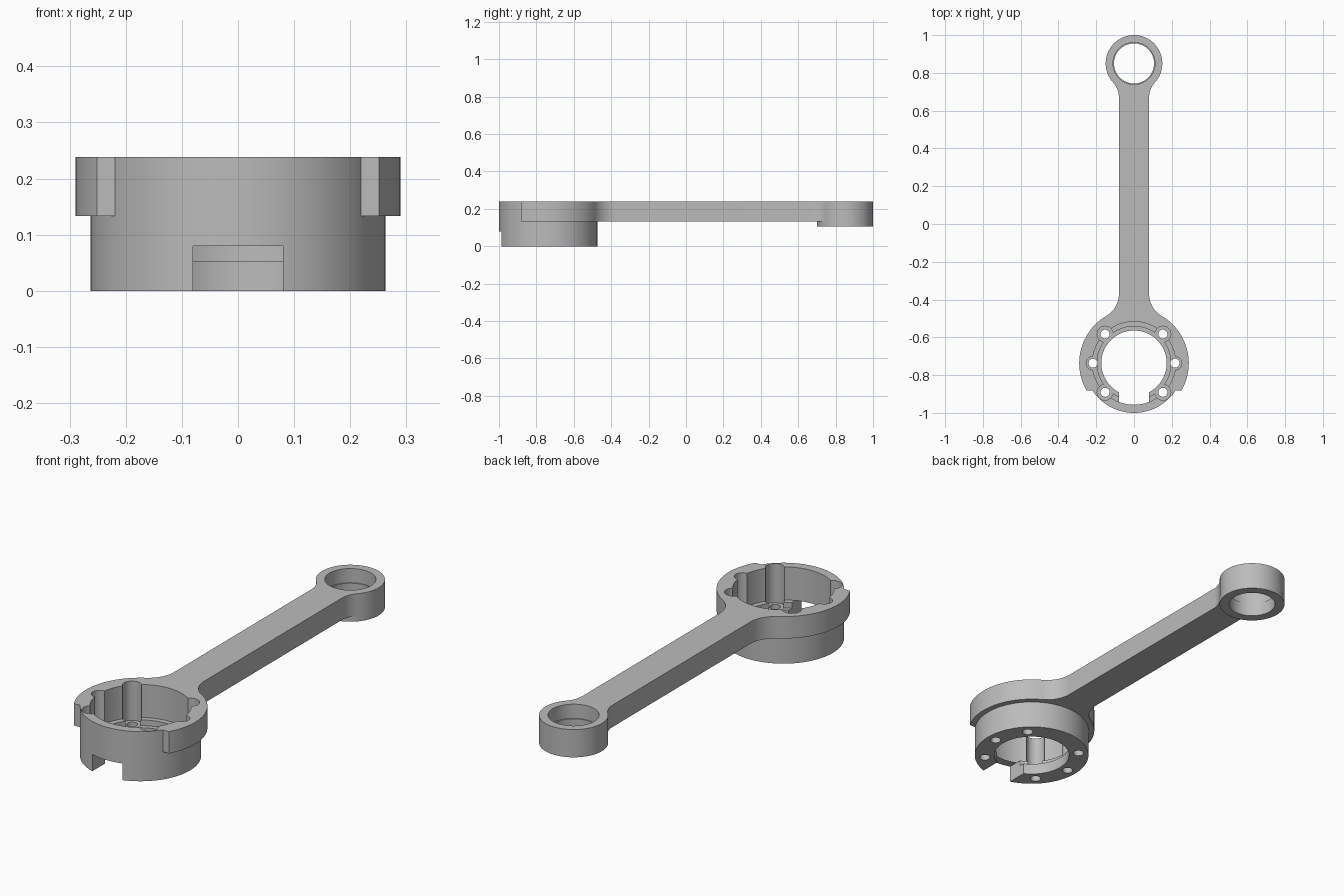
import bpy, bmesh, math
from mathutils import Vector

cube = bpy.data.objects.get("Cube")
if cube:
    bpy.data.objects.remove(cube, do_unlink=True)

BIG, SMALL = Vector((0, -0.737)), Vector((0, 0.85))
TOP, ARM_Z, FLOOR, SEAT = 0.238, 0.133, 0.08, 0.053
ARM = 0.08  # half width of arm and of the front slot

metal = bpy.data.materials.new("plain grey")
metal.use_nodes = True
GREY = (0.5, 0.5, 0.5, 1)
metal.diffuse_color = GREY
metal.node_tree.nodes["Principled BSDF"].inputs["Base Color"].default_value = GREY


def prism(name, outline, z0, z1):
    """Extrude a closed outline from z0 to z1."""
    bm = bmesh.new()
    face = bm.faces.new([bm.verts.new((p[0], p[1], z0)) for p in outline])
    ext = bmesh.ops.extrude_face_region(bm, geom=[face])
    verts = [v for v in ext["geom"] if isinstance(v, bmesh.types.BMVert)]
    bmesh.ops.translate(bm, verts=verts, vec=(0, 0, z1 - z0))
    bmesh.ops.recalc_face_normals(bm, faces=bm.faces)
    mesh = bpy.data.meshes.new(name)
    bm.to_mesh(mesh)
    bm.free()
    mesh.materials.append(metal)
    obj = bpy.data.objects.new(name, mesh)
    bpy.context.collection.objects.link(obj)
    return obj


def arc(c, r, a0, a1, n):
    return [(c[0] + r * math.cos(a0 + (a1 - a0) * i / n),
             c[1] + r * math.sin(a0 + (a1 - a0) * i / n)) for i in range(n + 1)]


def disc(name, c, r, z0, z1, n=96):
    return prism(name, arc(c, r, 0, math.tau, n)[:-1], z0, z1)


def box(name, x0, x1, y0, y1, z0, z1):
    return prism(name, [(x0, y0), (x1, y0), (x1, y1), (x0, y1)], z0, z1)


def combine(target, others, operation):
    """Apply booleans one after another and remove the helper objects."""
    for other in others:
        other.hide_render = True
        mod = target.modifiers.new("bool", "BOOLEAN")
        mod.operation, mod.object, mod.solver = operation, other, "EXACT"
        bpy.context.view_layer.objects.active = target
        bpy.ops.object.modifier_apply(modifier=mod.name)
        bpy.data.objects.remove(other, do_unlink=True)


def fillet(c, r, start, sign):
    """Right-hand fillet from the arm side (offset start) to a circle."""
    f = (ARM ** 2 + start ** 2 - r ** 2) / (2 * (r - ARM))
    centre = (ARM + f, c[1] + sign * start)
    turn = math.atan2(start, ARM + f)
    return arc(centre, f, math.pi, math.pi + sign * turn, 14), turn


# Plate outline: collar, filleted arm and small eye, mirrored in x
low, a_low = fillet(BIG, 0.29, 0.367, 1)
high, a_high = fillet(SMALL, 0.15, 0.18, -1)
right = arc(BIG, 0.29, -math.pi / 2, a_low, 50)[:-1] + low[::-1]
right += high + arc(SMALL, 0.15, -a_high, math.pi / 2, 50)[1:]
left = [(-x, y) for x, y in right[1:-1]][::-1]
rod = prism("connecting_rod", right + left, ARM_Z, TOP)

# Trim the collar flat at the front, then add the round housings
combine(rod, [box("collar_trim", -0.5, 0.5, -1.2, -0.882, 0.1, 0.3)], "DIFFERENCE")
combine(rod, [disc("big_housing", BIG, 0.263, 0, TOP, 128),
              disc("small_housing", SMALL, 0.15, 0.105, TOP, 100)], "UNION")

# Big end: cavity, stepped seat and open bore
cutters = [disc("cavity", BIG, 0.22, FLOOR, 0.3),
           disc("seat", BIG, 0.195, SEAT, 0.3),
           disc("bore", BIG, 0.173, -0.1, 0.3),
           box("front_slot", -ARM, ARM, -1.2, BIG.y - 0.1, -0.1, FLOOR)]

# Screw pockets and through holes around the big end
for side in (-1, 1):
    for dy in (-0.154, 0, 0.154):
        c = (side * (0.153 if dy else 0.217), BIG.y + dy)
        cutters.append(disc("screw_pocket", c, 0.042 if dy else 0.036,
                            0.05 if dy else FLOOR, 0.3, 32))
        cutters.append(disc("screw_hole", c, 0.024, -0.1, 0.2, 24))

# Small end: stepped bore
cutters += [disc("small_bore", SMALL, 0.106, 0, 0.3),
            disc("small_seat", SMALL, 0.111, 0.17, 0.3)]
combine(rod, cutters, "DIFFERENCE")

bpy.ops.object.select_all(action="DESELECT")
rod.select_set(True)
bpy.context.view_layer.objects.active = rod
bpy.ops.object.shade_smooth_by_angle(angle=math.radians(30))
